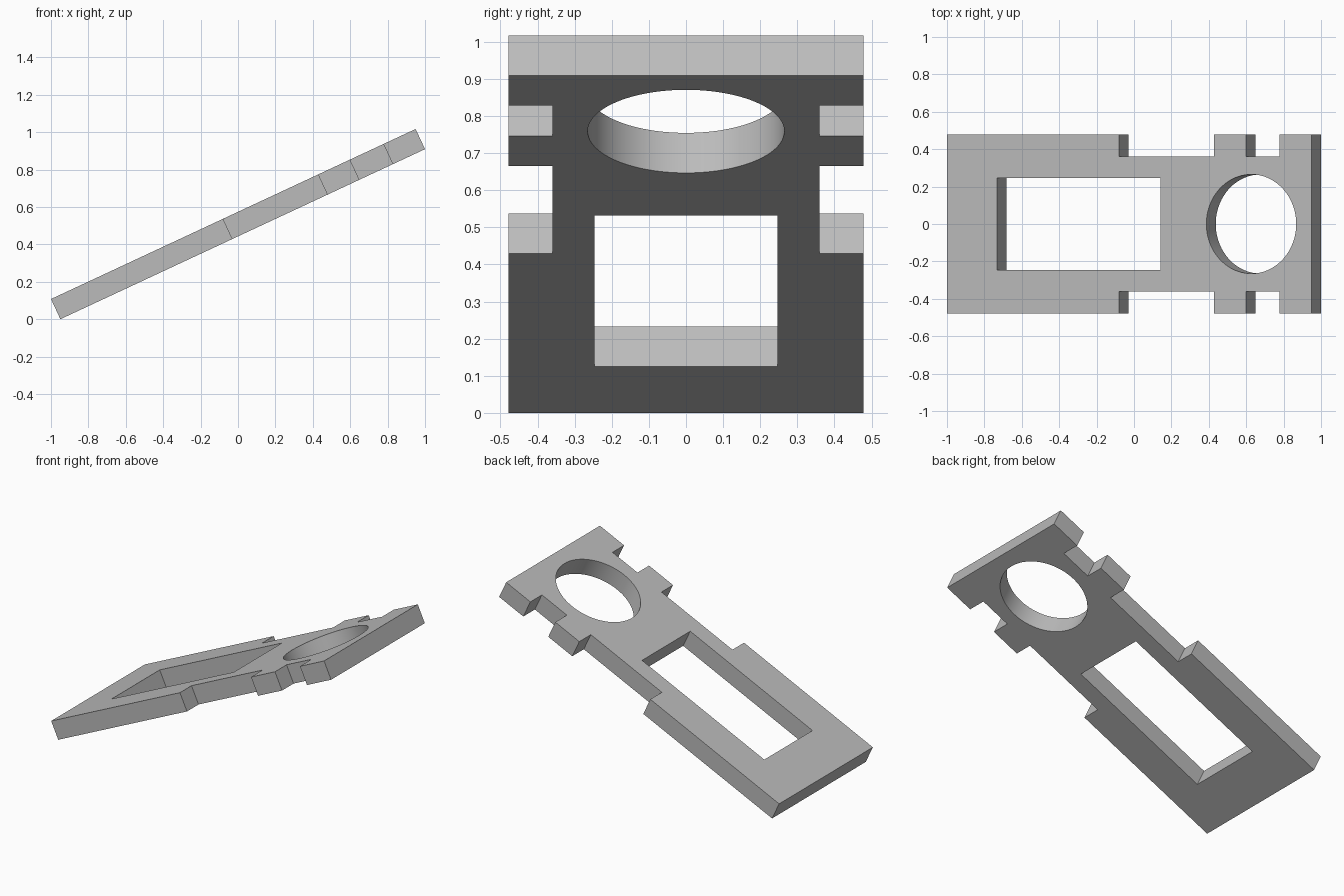
import bpy
import math

cube = bpy.data.objects.get("Cube")
if cube:
    bpy.data.objects.remove(cube, do_unlink=True)

LENGTH, THICK, TILT = 2.151, 0.119, math.radians(25)
WIDE, NECK = 0.478, 0.36

grey = bpy.data.materials.new("plain grey")
grey.use_nodes = True
colour = (0.5, 0.5, 0.5, 1)
grey.diffuse_color = colour
grey.node_tree.nodes["Principled BSDF"].inputs["Base Color"].default_value = colour

# Plate outline: wide body, neck, side tabs and wide head, mirrored across the length
half = []
for start, end, width in [(0, 1.015, WIDE), (1.015, 1.575, NECK),
                          (1.575, 1.764, WIDE), (1.764, 1.961, NECK),
                          (1.961, LENGTH, WIDE)]:
    half += [(start, -width), (end, -width)]
outline = half + [(u, -v) for u, v in reversed(half)]

# Rectangular window and round hole
window = [(0.296, -0.246), (1.26, -0.246), (1.26, 0.246), (0.296, 0.246)]
SIDES = 96
hole = [(1.795 + 0.265 * math.cos(math.tau * i / SIDES),
         0.265 * math.sin(math.tau * i / SIDES)) for i in range(SIDES)]

# Filled and extruded profile
curve = bpy.data.curves.new("slotted_plate", "CURVE")
curve.dimensions = "2D"
curve.fill_mode = "BOTH"
curve.extrude = THICK / 2
for loop in (outline, window, hole):
    spline = curve.splines.new("POLY")
    spline.points.add(len(loop) - 1)
    for point, (u, v) in zip(spline.points, loop):
        point.co = (u - LENGTH / 2, v, 0, 1)
    spline.use_cyclic_u = True
curve.materials.append(grey)

plate = bpy.data.objects.new("slotted_plate", curve)
bpy.context.collection.objects.link(plate)
bpy.ops.object.select_all(action="DESELECT")
plate.select_set(True)
bpy.context.view_layer.objects.active = plate
bpy.ops.object.convert(target="MESH")
plate = bpy.context.object

# Weld caps to walls and make the normals consistent
bpy.ops.object.mode_set(mode="EDIT")
bpy.ops.mesh.select_all(action="SELECT")
bpy.ops.mesh.remove_doubles(threshold=0.0001)
bpy.ops.mesh.normals_make_consistent(inside=False)
bpy.ops.object.mode_set(mode="OBJECT")
bpy.ops.object.shade_smooth_by_angle(angle=math.radians(30))

# Tilt the plate so its lower edge rests on the ground
plate.rotation_euler = (0, -TILT, 0)
plate.location.z = (LENGTH * math.sin(TILT) + THICK * math.cos(TILT)) / 2
